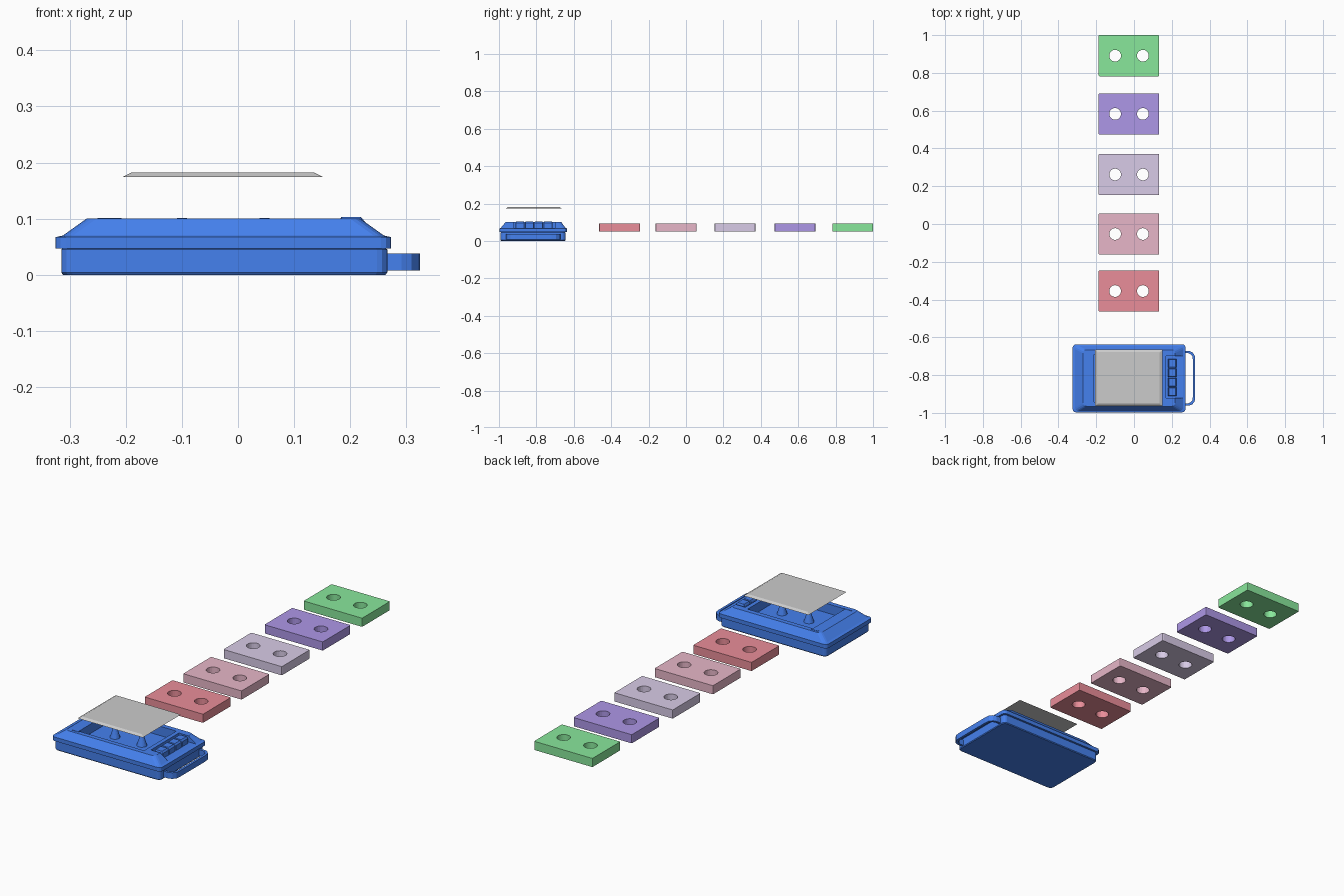
import bpy, bmesh, math

if "Cube" in bpy.data.objects:
    bpy.data.objects.remove(bpy.data.objects["Cube"])


def material(name, rgb):
    m = bpy.data.materials.new(name)
    m.diffuse_color = (*rgb, 1)
    m.use_nodes = True
    m.node_tree.nodes["Principled BSDF"].inputs["Base Color"].default_value = m.diffuse_color
    return m


def finish(bm, name, mat=None):
    bmesh.ops.recalc_face_normals(bm, faces=bm.faces)
    me = bpy.data.meshes.new(name)
    bm.to_mesh(me)
    bm.free()
    ob = bpy.data.objects.new(name, me)
    bpy.context.collection.objects.link(ob)
    if mat:
        me.materials.append(mat)
    return ob


def loft(name, sections, r, mat=None, steps=3):
    """Stack of rounded rectangles (x0, x1, y0, y1, z)."""
    bm = bmesh.new()
    rings = []
    for x0, x1, y0, y1, z in sections:
        ring = []
        corners = [(x1 - r, y1 - r), (x0 + r, y1 - r), (x0 + r, y0 + r), (x1 - r, y0 + r)]
        for q, (cx, cy) in enumerate(corners):
            for i in range(steps + 1):
                a = math.pi / 2 * (q + i / steps)
                ring.append(bm.verts.new((cx + r * math.cos(a), cy + r * math.sin(a), z)))
        rings.append(ring)
    n = len(rings[0])
    for a, b in zip(rings, rings[1:]):
        for i in range(n):
            bm.faces.new((a[i], a[(i + 1) % n], b[(i + 1) % n], b[i]))
    bm.faces.new(rings[0][::-1])
    bm.faces.new(rings[-1])
    return finish(bm, name, mat)


def box(name, x0, x1, y0, y1, z0, z1, mat=None, r=0.003):
    return loft(name, [(x0, x1, y0, y1, z0), (x0, x1, y0, y1, z1)], r, mat, 2)


def cone(name, x, y, z0, z1, r0, r1, mat=None, segs=24):
    bm = bmesh.new()
    bmesh.ops.create_cone(bm, cap_ends=True, segments=segs, radius1=r0, radius2=r1, depth=z1 - z0)
    bmesh.ops.translate(bm, verts=bm.verts, vec=(x, y, (z0 + z1) / 2))
    return finish(bm, name, mat)


def cut(target, cutter):
    mod = target.modifiers.new("cut", 'BOOLEAN')
    mod.operation, mod.solver, mod.object = 'DIFFERENCE', 'EXACT', cutter
    bpy.context.view_layer.objects.active = target
    bpy.ops.object.modifier_apply(modifier=mod.name)
    bpy.data.objects.remove(cutter)


blue = material("blue_plastic", (0.06, 0.22, 0.86))
PEGS = (-0.1, 0.047)

# Player case: lower tub and upper shell with sloped shoulders
loft("lower_case", [(-0.312, 0.263, -0.988, -0.648, 0), (-0.315, 0.266, -0.991, -0.645, 0.004),
                    (-0.315, 0.266, -0.991, -0.645, 0.045), (-0.31, 0.26, -0.986, -0.65, 0.049)], 0.018, blue)
upper = loft("upper_case", [(-0.325, 0.273, -0.997, -0.637, 0.047), (-0.325, 0.273, -0.997, -0.637, 0.067),
                            (-0.312, 0.26, -0.99, -0.645, 0.07), (-0.27, 0.218, -0.965, -0.666, 0.1)], 0.018, blue)
cut(upper, box("well_cutter", -0.213, 0.145, -0.942, -0.69, 0.054, 0.2))
cut(upper, box("key_cutter", 0.166, 0.264, -0.92, -0.70, 0.07, 0.2))

# Four keys in the notch
for i in range(4):
    y = -0.911 + i * 0.05
    loft(f"key_{i + 1}", [(0.18, 0.226, y, y + 0.047, 0.069), (0.18, 0.226, y, y + 0.047, 0.095),
                          (0.184, 0.219, y + 0.003, y + 0.044, 0.103)], 0.002, blue, 1)

# Lid hinges and drive pegs
for side, y in (("front", -0.946), ("back", -0.682)):
    box(f"hinge_{side}", -0.25, -0.208, y - 0.005, y + 0.005, 0.095, 0.1015, blue)
for i, x in enumerate(PEGS):
    cone(f"drive_peg_{i + 1}", x, -0.82, 0.05, 0.101, 0.025, 0.009, blue, 16)

# Carry handle: a flat strip swept round the right end
path = [(0.255, -0.672), (0.285, -0.672), (0.303, -0.679), (0.315, -0.695), (0.318, -0.72)]
inner = [(0.255, -0.684), (0.281, -0.684), (0.294, -0.69), (0.303, -0.70), (0.306, -0.722)]
mirror = lambda pts: pts + [(x, -1.634 - y) for x, y in reversed(pts)]
bm = bmesh.new()
loops = [[bm.verts.new((x + 0.006, y, z)) for x, y in mirror(p)]
         for p, z in ((path, 0.008), (path, 0.038), (inner, 0.038), (inner, 0.008))]
for a, b in zip(loops, loops[1:] + loops[:1]):
    for i in range(len(a) - 1):
        bm.faces.new((a[i], a[i + 1], b[i + 1], b[i]))
for end in (0, -1):
    bm.faces.new([l[end] for l in loops])
finish(bm, "carry_handle", blue)

# Floating lid with chamfered rim
loft("window_lid", [(-0.206, 0.152, -0.963, -0.665, 0.174), (-0.19, 0.136, -0.95, -0.678, 0.182)], 0.003, None, 1)

# Row of five cassettes with two reel holes each
tapes = [("red", -0.355, (0.82, 0.27, 0.32)), ("pink", -0.053, (0.80, 0.47, 0.58)),
         ("lilac", 0.262, (0.69, 0.60, 0.80)), ("purple", 0.583, (0.42, 0.31, 0.80)),
         ("green", 0.891, (0.25, 0.80, 0.33))]
for name, y, rgb in tapes:
    t = box(f"cassette_{name}", -0.187, 0.133, y - 0.109, y + 0.109, 0.051, 0.094, material(name, rgb), 0.004)
    for x in PEGS:
        cut(t, cone("hole_cutter", x, y, 0, 0.2, 0.031, 0.031))
